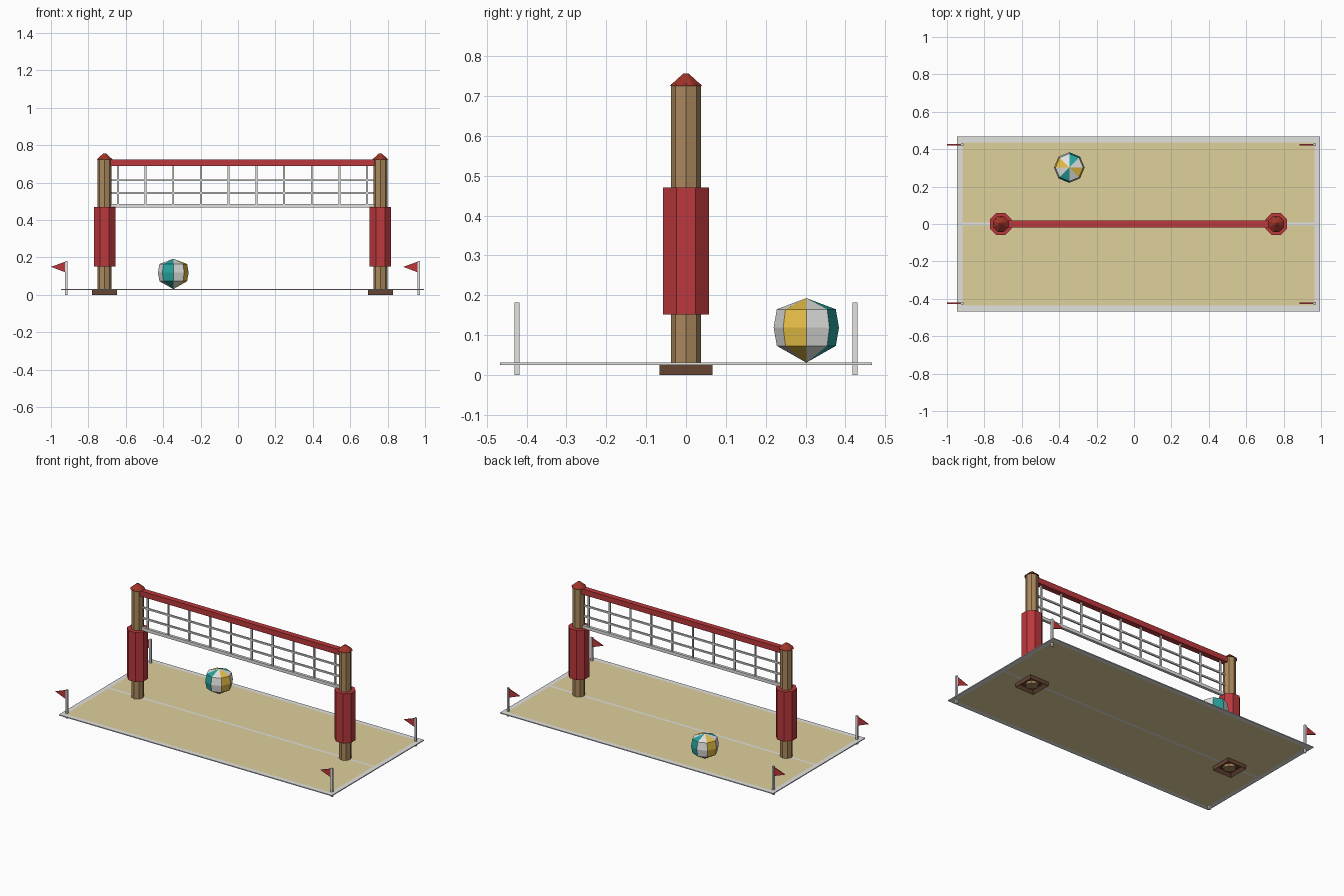
import bpy, bmesh
from math import pi, cos, sin

cube = bpy.data.objects.get("Cube")
if cube:
    bpy.data.objects.remove(cube, do_unlink=True)


def material(name, r, g, b):
    m = bpy.data.materials.new(name)
    m.use_nodes = True
    m.diffuse_color = (r, g, b, 1)
    m.node_tree.nodes["Principled BSDF"].inputs["Base Color"].default_value = (r, g, b, 1)
    return m


sand = material("sand", 0.74, 0.63, 0.33)
white = material("white", 0.76, 0.76, 0.75)
red = material("red", 0.50, 0.04, 0.045)
cap_red = material("dark red", 0.36, 0.035, 0.022)
wood = material("wood", 0.41, 0.25, 0.11)
dark_wood = material("dark wood", 0.13, 0.06, 0.032)
teal = material("teal", 0.02, 0.37, 0.34)
yellow = material("yellow", 0.80, 0.52, 0.06)


def finish(bm, name, *mats):
    bmesh.ops.recalc_face_normals(bm, faces=bm.faces)
    mesh = bpy.data.meshes.new(name)
    bm.to_mesh(mesh)
    bm.free()
    for m in mats:
        mesh.materials.append(m)
    obj = bpy.data.objects.new(name, mesh)
    bpy.context.collection.objects.link(obj)
    return obj


def add_box(bm, low, high):
    verts = bmesh.ops.create_cube(bm, size=1)["verts"]
    for v in verts:
        v.co = [(a + b) / 2 + c * (b - a) for a, b, c in zip(low, high, v.co)]
    return verts


def boxes(name, mat, *bounds):
    bm = bmesh.new()
    for low, high in bounds:
        add_box(bm, low, high)
    return finish(bm, name, mat)


def prism(name, mat, x, z0, z1, r0, r1, turn=0):
    bm = bmesh.new()
    rings = [[bm.verts.new((x + r * cos(turn + k * pi / 4), r * sin(turn + k * pi / 4), z))
              for k in range(8)] for z, r in ((z0, r0), (z1, r1))]
    bm.faces.new(rings[0])
    bm.faces.new(rings[1])
    for k in range(8):
        j = (k + 1) % 8
        bm.faces.new((rings[0][k], rings[0][j], rings[1][j], rings[1][k]))
    return finish(bm, name, mat)


MID = 0.024            # centre of the court along x
LEFT, RIGHT = MID - 0.97, MID + 0.97
EDGE, LINE, HALF = 0.467, 0.03, 0.008
LOW, TOP = 0.025, 0.031

# Court: two sand halves, border lines and centre line
for name, side in (("sand_front", -1), ("sand_back", 1)):
    y0, y1 = sorted((side * HALF, side * (EDGE - LINE)))
    boxes(name, sand, ((LEFT + LINE, y0, LOW), (RIGHT - LINE, y1, TOP)))
boxes("court_lines", white,
      ((LEFT, -EDGE, LOW), (RIGHT, LINE - EDGE, TOP)),
      ((LEFT, EDGE - LINE, LOW), (RIGHT, EDGE, TOP)),
      ((LEFT, LINE - EDGE, LOW), (LEFT + LINE, EDGE - LINE, TOP)),
      ((RIGHT - LINE, LINE - EDGE, LOW), (RIGHT, EDGE - LINE, TOP)),
      ((LEFT + LINE, -HALF, LOW), (RIGHT - LINE, HALF, TOP)))

# Posts with hollow feet, padded sleeves and caps
SPAN = 0.737
for side, label in ((-1, "right"), (1, "left")):
    x = MID + side * SPAN
    bm = bmesh.new()
    add_box(bm, (x - 0.067, -0.067, 0), (x + 0.067, 0.067, LOW))
    bm.normal_update()
    bottom = min(bm.faces, key=lambda f: f.calc_center_median().z)
    bmesh.ops.inset_region(bm, faces=[bottom], thickness=0.022, depth=0)
    for v in bottom.verts:
        v.co.z += 0.02
    finish(bm, label + "_post_foot", dark_wood)
    prism(label + "_post", wood, x, 0.004, 0.73, 0.0375, 0.0375)
    prism(label + "_post_pad", red, x, 0.152, 0.47, 0.063, 0.063, pi / 8)
    prism(label + "_post_cap", cap_red, x, 0.725, 0.757, 0.045, 0.007, pi / 8)

# Net: bands and wire grid
a, b = MID - SPAN + 0.02, MID + SPAN - 0.02
boxes("net_top_band", red, ((a, -0.018, 0.69), (b, 0.018, 0.725)))
boxes("net_bottom_band", white, ((a, -0.009, 0.467), (b, 0.009, 0.487)))
T = 0.005
wires = [((a, -T, z - T), (b, T, z + T)) for z in (0.545, 0.613)]
for i in range(10):
    x = MID + (i - 4.5) * 0.148
    wires.append(((x - T, -T, 0.475), (x + T, T, 0.70)))
boxes("net_wires", white, *wires)

# Corner flags
for side, label in ((-1, "right"), (1, "left")):
    for end, place in ((-1, "front"), (1, "back")):
        x, y = MID + side * 0.942, end * 0.424
        boxes(f"{place}_{label}_flag_pole", white,
              ((x - 0.006, y - 0.006, 0), (x + 0.006, y + 0.006, 0.182)))
        bm = bmesh.new()
        tri = bm.faces.new([bm.verts.new((x + dx, y - 0.003, z))
                            for dx, z in ((-0.004, 0.178), (-0.004, 0.12), (-0.082, 0.15))])
        new = bmesh.ops.extrude_face_region(bm, geom=[tri])["geom"]
        for v in new:
            if isinstance(v, bmesh.types.BMVert):
                v.co.y += 0.006
        finish(bm, f"{place}_{label}_flag", red)

# Ball: eight gores, every second one coloured
bm = bmesh.new()
bx, by, bz = -0.346, 0.302, 0.119
rings = [[bm.verts.new((bx + r * cos(k * pi / 4), by + r * sin(k * pi / 4), bz + h))
          for k in range(8)] for r, h in ((0.074, -0.046), (0.082, 0), (0.074, 0.046))]
south = bm.verts.new((bx, by, bz - 0.088))
north = bm.verts.new((bx, by, bz + 0.074))
for k in range(8):
    j = (k + 1) % 8
    gore = [bm.faces.new((south, rings[0][j], rings[0][k])),
            bm.faces.new((north, rings[2][k], rings[2][j]))]
    for lower, upper in zip(rings, rings[1:]):
        gore.append(bm.faces.new((lower[k], lower[j], upper[j], upper[k])))
    for f in gore:
        f.material_index = (0, 1, 0, 2)[k % 4]
finish(bm, "ball", white, teal, yellow)
